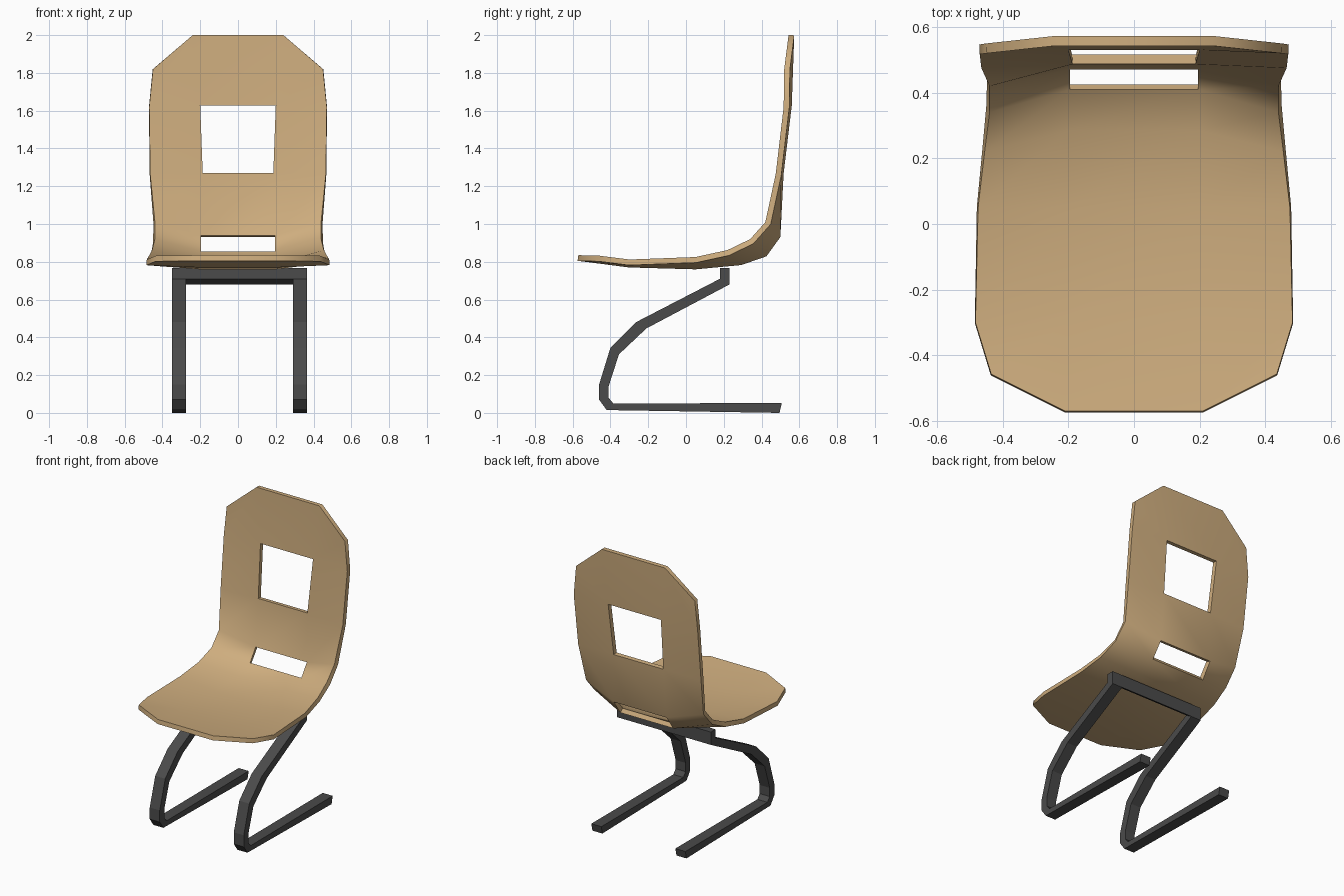
import bpy, bmesh, math

if "Cube" in bpy.data.objects:
    bpy.data.objects.remove(bpy.data.objects["Cube"])


def material(name, rgb):
    m = bpy.data.materials.new(name)
    m.diffuse_color = (*rgb, 1)
    m.use_nodes = True
    m.node_tree.nodes["Principled BSDF"].inputs["Base Color"].default_value = m.diffuse_color
    return m


def mesh_object(name, verts, faces, mat):
    me = bpy.data.meshes.new(name)
    me.from_pydata(verts, [], faces)
    bm = bmesh.new()
    bm.from_mesh(me)
    bmesh.ops.recalc_face_normals(bm, faces=bm.faces)
    bm.to_mesh(me)
    bm.free()
    ob = bpy.data.objects.new(name, me)
    bpy.context.collection.objects.link(ob)
    me.materials.append(mat)
    return ob


wood = material("wood", (0.62, 0.42, 0.21))
steel = material("dark_steel", (0.07, 0.07, 0.07))

# Seat shell rows, front to top: inner column (x, y, z), outer column (x, y, z)
rows = [
    ((0.21, -0.57, 0.835), (0.435, -0.457, 0.832)),
    ((0.20, -0.30, 0.800), (0.483, -0.30, 0.812)),
    ((0.20, 0.05, 0.790), (0.475, 0.05, 0.825)),
    ((0.20, 0.285, 0.812), (0.455, 0.22, 0.862)),
    ((0.195, 0.41, 0.855), (0.44, 0.34, 0.920)),
    ((0.195, 0.47, 0.940), (0.44, 0.42, 1.010)),
    ((0.187, 0.487, 1.27), (0.465, 0.475, 1.265)),
    ((0.20, 0.53, 1.628), (0.47, 0.517, 1.62)),
    ((0.24, 0.543, 2.00), (0.45, 0.52, 1.82)),
]
verts = []
for (xi, yi, zi), (xo, yo, zo) in rows:
    verts += [(-xo, yo, zo), (-xi, yi, zi), (xi, yi, zi), (xo, yo, zo)]
# Middle column is left open for the slot and the handle hole
faces = [(4*r + c, 4*r + c + 1, 4*r + c + 5, 4*r + c + 4)
         for r in range(len(rows) - 1) for c in range(3)
         if not (c == 1 and r in (4, 6))]
shell = mesh_object("seat_shell", verts, faces, wood)
# Sitting side faces up / forward, so thickness grows away from it
if shell.data.polygons[4].normal.z < 0:
    shell.data.flip_normals()
sol = shell.modifiers.new("thickness", 'SOLIDIFY')
sol.thickness = 0.03
sol.offset = -1
sol.use_even_offset = True
bpy.context.view_layer.objects.active = shell
shell.select_set(True)
bpy.ops.object.modifier_apply(modifier=sol.name)
bpy.ops.object.shade_smooth_by_angle(angle=math.radians(50))
shell.select_set(False)


def strip_prism(name, side_a, side_b, x0, x1):
    """Bent bar between two matching (y, z) outlines, from x0 to x1."""
    n = len(side_a)
    v = [(x, y, z) for (a, b) in zip(side_a, side_b)
         for (x, (y, z)) in ((x0, a), (x1, a), (x1, b), (x0, b))]
    f = [(4*i + k, 4*i + (k + 1) % 4, 4*i + 4 + (k + 1) % 4, 4*i + 4 + k)
         for i in range(n - 1) for k in range(4)]
    f += [(0, 1, 2, 3), tuple(4*(n - 1) + k for k in range(4))]
    return mesh_object(name, v, f, steel)


# Cantilever legs
front = [(0.18, 0.768), (0.18, 0.71), (-0.265, 0.48), (-0.40, 0.345),
         (-0.46, 0.15), (-0.46, 0.07), (-0.42, 0.015), (0.495, 0.0)]
back = [(0.23, 0.768), (0.23, 0.68), (-0.21, 0.447), (-0.355, 0.31),
        (-0.41, 0.14), (-0.41, 0.08), (-0.385, 0.05), (0.507, 0.052)]
for label, cx in (("left", -0.312), ("right", 0.328)):
    strip_prism(label + "_leg", front, back, cx - 0.038, cx + 0.038)

# Crossbar under the seat
strip_prism("crossbar", front[:2], back[:2], -0.274, 0.29)
